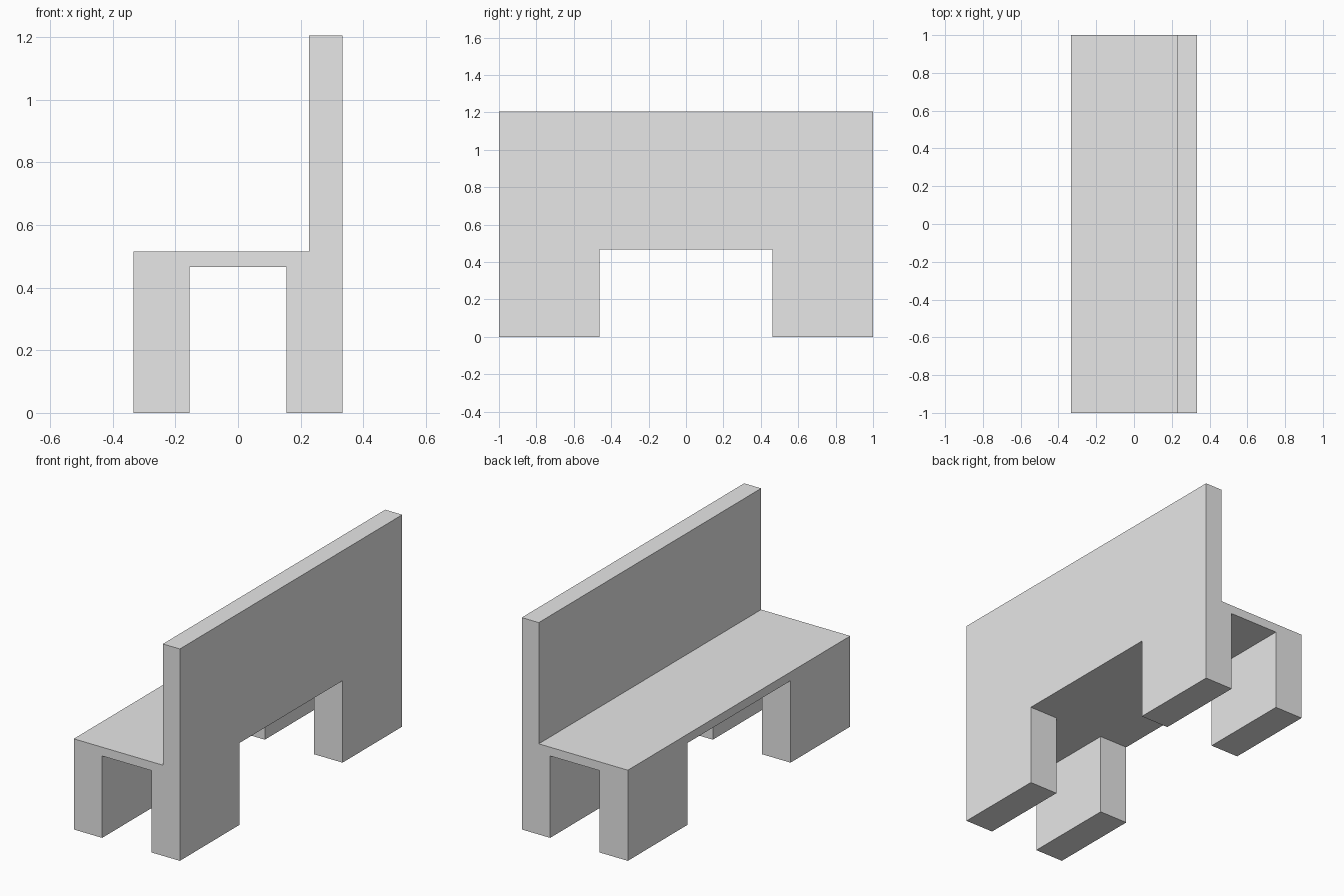
import bpy
import bmesh
from mathutils import Vector

if "Cube" in bpy.data.objects:
    bpy.data.objects.remove(bpy.data.objects["Cube"])

grey = bpy.data.materials.new("light grey")
grey.diffuse_color = (0.8, 0.8, 0.8, 1)
grey.use_nodes = True
grey.node_tree.nodes["Principled BSDF"].inputs["Base Color"].default_value = grey.diffuse_color


def prism(name, outline, direction):
    """Extrude a closed outline along a direction into a solid."""
    bm = bmesh.new()
    face = bm.faces.new([bm.verts.new(p) for p in outline])
    out = bmesh.ops.extrude_face_region(bm, geom=[face])
    verts = [v for v in out["geom"] if isinstance(v, bmesh.types.BMVert)]
    bmesh.ops.translate(bm, verts=verts, vec=Vector(direction))
    bmesh.ops.recalc_face_normals(bm, faces=bm.faces)
    mesh = bpy.data.meshes.new(name)
    bm.to_mesh(mesh)
    bm.free()
    mesh.materials.append(grey)
    obj = bpy.data.objects.new(name, mesh)
    bpy.context.collection.objects.link(obj)
    return obj


# Bench body: seat block and tall backrest in one side profile
profile = [(-0.334, 0), (0.334, 0), (0.334, 1.206),
           (0.227, 1.206), (0.227, 0.516), (-0.334, 0.516)]
bench = prism("bench", [(x, -1, z) for x, z in profile], (0, 2, 0))

# Cross-shaped space under the seat, leaving four corner legs
a, b, far_x, far_y = 0.155, 0.463, 0.5, 1.2
cross = [(a, -far_y), (a, -b), (far_x, -b), (far_x, b), (a, b), (a, far_y),
         (-a, far_y), (-a, b), (-far_x, b), (-far_x, -b), (-a, -b), (-a, -far_y)]
gap = prism("leg_gap_cutter", [(x, y, -0.2) for x, y in cross], (0, 0, 0.666))
gap.hide_render = True
gap.hide_set(True)

cut = bench.modifiers.new("leg gaps", 'BOOLEAN')
cut.operation = 'DIFFERENCE'
cut.solver = 'EXACT'
cut.object = gap
